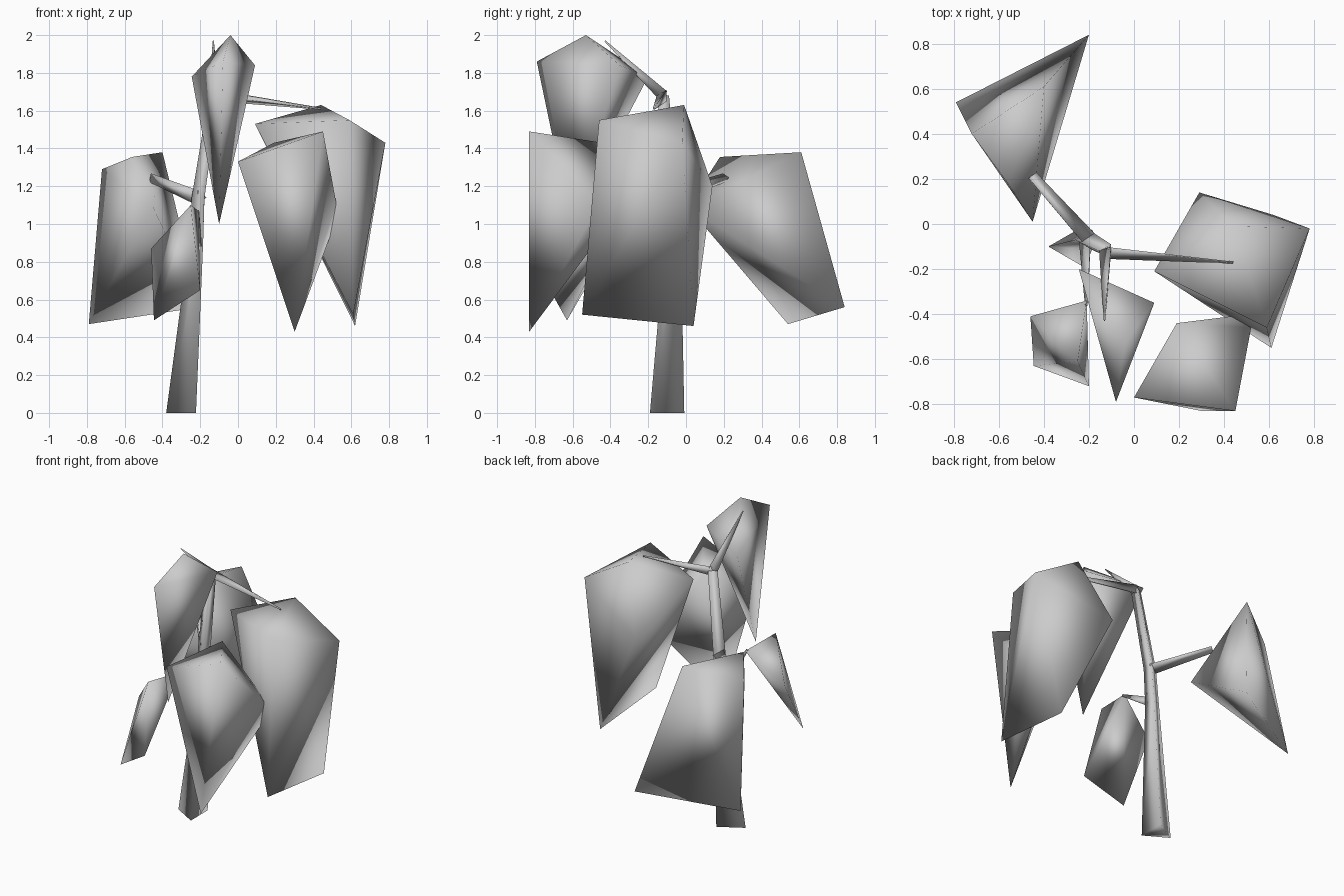
import bpy, bmesh, math
from mathutils import Vector

cube = bpy.data.objects.get("Cube")
if cube:
    bpy.data.objects.remove(cube, do_unlink=True)

# Single grey material
GREY = (0.6, 0.6, 0.6, 1.0)
grey = bpy.data.materials.new("plain grey")
grey.use_nodes = True
grey.diffuse_color = GREY
bsdf = next(n for n in grey.node_tree.nodes if n.type == 'BSDF_PRINCIPLED')
bsdf.inputs["Base Color"].default_value = GREY


def finish(name, bm):
    """Turn a bmesh into a smooth shaded object."""
    bmesh.ops.recalc_face_normals(bm, faces=bm.faces)
    for face in bm.faces:
        face.smooth = True
    mesh = bpy.data.meshes.new(name)
    bm.to_mesh(mesh)
    bm.free()
    mesh.materials.append(grey)
    bpy.context.collection.objects.link(bpy.data.objects.new(name, mesh))


def leaf_clump(name, corners):
    """Faceted drooping clump: the hull of a few corners."""
    bm = bmesh.new()
    for corner in corners:
        bm.verts.new(corner)
    result = bmesh.ops.convex_hull(bm, input=bm.verts)
    inside = [g for g in result["geom_interior"] if isinstance(g, bmesh.types.BMVert)]
    bmesh.ops.delete(bm, geom=inside, context='VERTS')
    finish(name, bm)


def limb(name, path, radii, ref, sides=3, turn=math.pi):
    """Tapered tube with few sides along a path."""
    bm = bmesh.new()
    points = [Vector(p) for p in path]
    rings = []
    for i, (p, r) in enumerate(zip(points, radii)):
        along = (points[min(i + 1, len(points) - 1)] - points[max(i - 1, 0)]).normalized()
        if p.z == 0:
            along = Vector((0, 0, 1))  # flat cut on the ground
        side = Vector(ref).cross(along).normalized()
        up = along.cross(side)
        angles = [turn + k * math.tau / sides for k in range(sides)]
        rings.append([bm.verts.new(p + r * (side * math.cos(a) + up * math.sin(a)))
                      for a in angles])
    for low, high in zip(rings, rings[1:]):
        for k in range(sides):
            n = (k + 1) % sides
            bm.faces.new((low[k], low[n], high[n], high[k]))
    bm.faces.new(rings[0])
    bm.faces.new(rings[-1])
    finish(name, bm)


# Trunk and branches
low_fork = (-0.21, -0.07, 0.89)
mid_fork = (-0.20, -0.08, 1.14)
top_fork = (-0.12, -0.12, 1.68)
UP = (0, 0, 1)
limb("trunk", [(-0.275, -0.1, 0), low_fork, mid_fork, top_fork],
     [0.105, 0.05, 0.045, 0.035], (0, 1, 0))
limb("front_branch", [low_fork, (-0.21, -0.36, 1.07)], [0.035, 0.008], UP)
limb("back_branch", [mid_fork, (-0.455, 0.21, 1.245)], [0.045, 0.028], UP)
limb("left_branch", [top_fork, (0.44, -0.17, 1.61)], [0.035, 0.006], UP)
limb("top_branch", [top_fork, (-0.13, -0.43, 1.97)], [0.035, 0.004], UP)

# Leaf clumps
leaf_clump("left_clump", [
    (0.09, -0.21, 1.53), (0.44, -0.01, 1.63), (0.78, -0.02, 1.43), (0.59, -0.46, 1.55),
    (0.29, 0.14, 1.2), (0.62, 0.04, 0.46), (0.61, -0.55, 0.52)])
leaf_clump("front_left_clump", [
    (0, -0.77, 1.33), (0.19, -0.44, 1.43), (0.45, -0.83, 1.49), (0.52, -0.46, 1.11),
    (0.43, -0.41, 1.16), (0.49, -0.45, 0.94), (0.3, -0.83, 0.43)])
leaf_clump("top_clump", [
    (-0.04, -0.53, 2), (0.09, -0.35, 1.84), (-0.245, -0.2, 1.78),
    (-0.08, -0.79, 1.86), (-0.1, -0.61, 1)])
leaf_clump("back_clump", [
    (-0.2, 0.84, 0.56), (-0.79, 0.54, 0.47), (-0.45, 0.01, 1.09),
    (-0.4, 0.61, 1.38), (-0.72, 0.4, 1.29), (-0.56, 0.18, 1.355)])
leaf_clump("small_clump", [
    (-0.46, -0.41, 0.87), (-0.445, -0.63, 0.49), (-0.2, -0.72, 0.65),
    (-0.25, -0.61, 1.1), (-0.21, -0.34, 1.07)])
